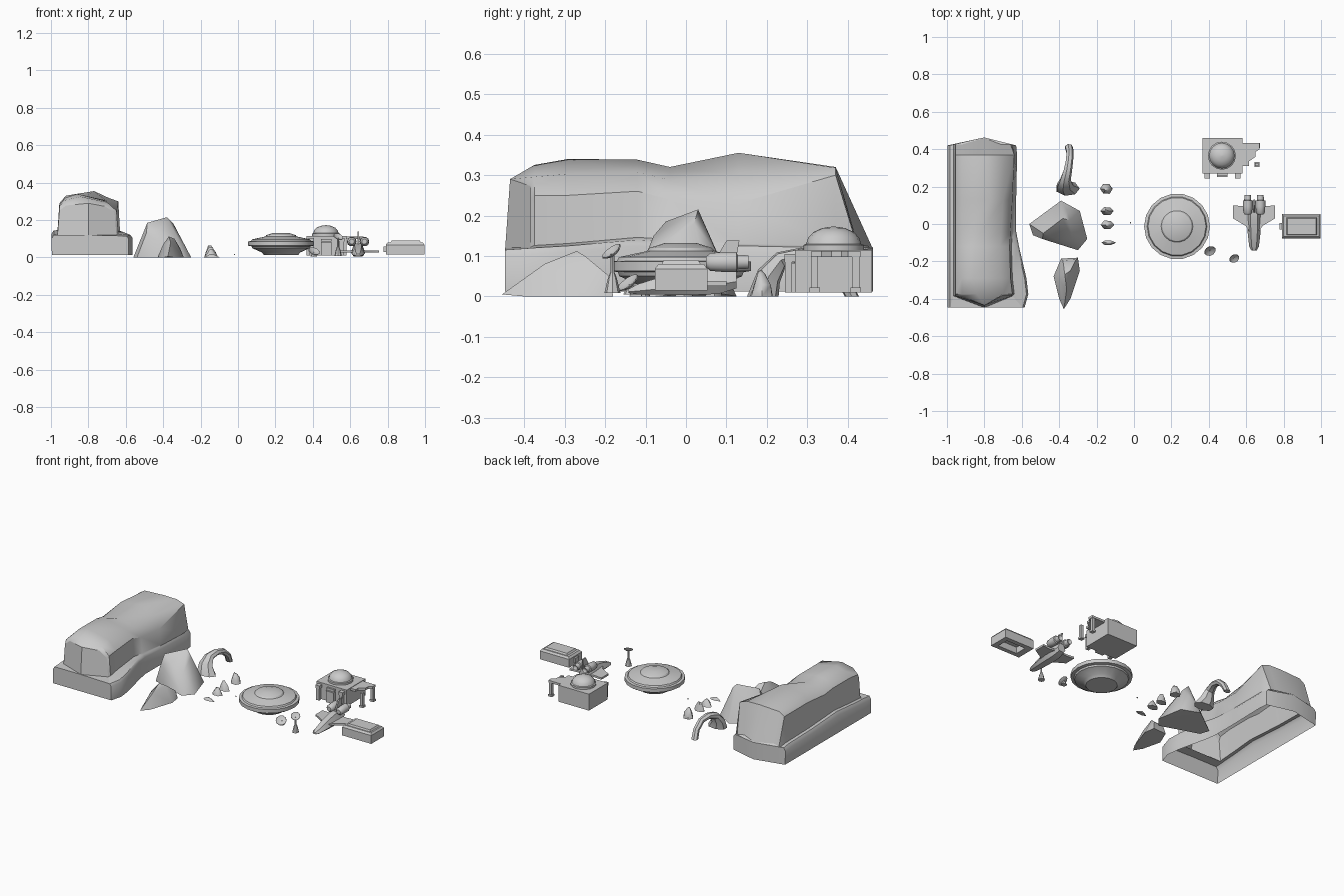
import bpy, bmesh, math, random
from mathutils import Vector, Matrix
random.seed(4)

def finish(name, bm, angle=35):
    bmesh.ops.recalc_face_normals(bm, faces=bm.faces)
    me = bpy.data.meshes.new(name)
    bm.to_mesh(me); bm.free()
    ob = bpy.data.objects.new(name, me)
    bpy.context.collection.objects.link(ob)
    bpy.ops.object.select_all(action='DESELECT')
    ob.select_set(True)
    bpy.context.view_layer.objects.active = ob
    bpy.ops.object.shade_smooth_by_angle(angle=math.radians(angle))
    return ob

def loft(name, rings, closed=True, caps=(True, True), angle=35):
    bm = bmesh.new()
    vs = [[bm.verts.new(p) for p in r] for r in rings]
    n = len(vs[0])
    for a, b in zip(vs, vs[1:]):
        for i in range(n if closed else n - 1):
            j = (i + 1) % n
            bm.faces.new((a[i], a[j], b[j], b[i]))
    for ring, cap in zip((vs[0], vs[-1]), caps):
        if cap:
            bm.faces.new(ring)
    bmesh.ops.remove_doubles(bm, verts=bm.verts, dist=1e-5)
    return finish(name, bm, angle)

def lathe(name, prof, at, n=16, rot=None, angle=25):
    M = Matrix.Translation(at) @ (rot or Matrix())
    rings = [[M @ Vector((max(r, .0005) * math.cos(2 * math.pi * i / n),
                          max(r, .0005) * math.sin(2 * math.pi * i / n), z))
              for i in range(n)] for r, z in prof]
    return loft(name, rings, angle=angle)

def rect(z, x0, x1, y0, y1):
    return [(x0, y0, z), (x1, y0, z), (x1, y1, z), (x0, y1, z)]

def box(name, x0, x1, y0, y1, z0, z1):
    return loft(name, [rect(z, x0, x1, y0, y1) for z in (z0, z1)])

def plate(name, pts, z0, z1):
    return loft(name, [[(x, y, z) for x, y in pts] for z in (z0, z1)])

def hull(name, pts, angle=50):
    bm = bmesh.new()
    for p in pts:
        bm.verts.new(p)
    res = bmesh.ops.convex_hull(bm, input=bm.verts)
    bmesh.ops.delete(bm, geom=[v for v in res['geom_interior'] if isinstance(v, bmesh.types.BMVert)], context='VERTS')
    return finish(name, bm, angle)

# Mesa: y, base right x, ledge z, upper right x, left top z, peak x, peak z, right top z
stations = [(-.435, -.585, .12, -.66, .25, -.80, .29, .24),
            (-.375, -.565, .125, -.65, .275, -.84, .325, .25),
            (-.29, -.575, .13, -.66, .285, -.86, .34, .25),
            (-.12, -.615, .145, -.665, .285, -.85, .338, .26),
            (-.04, -.63, .14, -.66, .275, -.82, .32, .24),
            (.13, -.63, .13, -.65, .29, -.77, .355, .23),
            (.37, -.625, .125, -.64, .29, -.78, .32, .30),
            (.46, -.63, .118, -.66, .12, -.80, .122, .12)]
secs = []
for y, xb, zl, xu, zt, xp, zp, zr in stations:
    front, back = y < -.42, y > .45
    yb = y - .012 * front - .04 * back          # base corners
    yu = y + .05 * front - .035 * back          # upper corners
    secs.append([(-.995, yb, .012), (-.998, yb, zl - .02), (-.985, yb, zl),
                 (-.965, yu, zl + .001), (-.955, yu, zt), (-.92, yu, (zt + zp) / 2 + .008),
                 (xp, y, zp), (xu - .05, yu, (zp + zr) / 2 + .008), (xu, yu, zr),
                 (xu + .01, yu, zl + .001), (xb - .01, yb, zl - .005), (xb, yb, zl - .02),
                 (xb, yb, .012), (-.8, y - .012 * front, .012)])
body = [s[:13] for s in secs]
loft("mesa", body, closed=False, caps=(False, False), angle=40)
# Mesa end walls, bulging in the middle, with a ledge at the front
for name, s, y_mid, z_mid in (("mesa_front", body[0], -.447, .12), ("mesa_back", body[-1], .463, .12)):
    low = s[0:3] + s[10:13]
    foot = (-.8, y_mid, .012)
    shelf = (-.8, y_mid, z_mid)
    bm = bmesh.new()
    make = lambda pts: bm.faces.new([bm.verts.new(p) for p in pts])
    make([s[0], foot, shelf, s[2], s[1]])
    make([foot, s[12], s[11], s[10], shelf])
    make([s[2], shelf, s[10], s[9], s[3]])
    make([shelf] + s[3:7])
    make([shelf] + s[6:10])
    bmesh.ops.remove_doubles(bm, verts=bm.verts, dist=1e-5)
    finish(name, bm, 40)

# Large rocks
hull("centre_rock", [(-.56, 0, .0), (-.54, -.06, 0), (-.47, .06, .0), (-.39, .125, .0), (-.25, -.08, 0),
     (-.30, -.14, .0), (-.29, .07, .01), (-.49, -.08, .13), (-.485, -.05, .185), (-.38, .03, .215),
     (-.345, .02, .18), (-.33, -.08, .12), (-.36, .075, .11), (-.42, -.08, .15)])
hull("front_rock", [(-.30, -.18, 0), (-.39, -.185, 0), (-.43, -.28, 0), (-.40, -.40, 0), (-.375, -.455, .005),
     (-.34, -.40, 0), (-.29, -.25, 0), (-.31, -.19, .05), (-.38, -.195, .05), (-.37, -.27, .112),
     (-.34, -.25, .10), (-.36, -.35, .08), (-.40, -.30, .07)])

# Rock arch: tapered tube along a bent path (x, y, z, width, thickness)
path = [(-.355, .19, 0, .065, .04), (-.37, .205, .05, .045, .032), (-.368, .235, .09, .03, .022),
        (-.355, .285, .103, .024, .018), (-.345, .34, .09, .02, .018),
        (-.343, .385, .05, .02, .018), (-.348, .41, 0, .022, .018)]
rings = []
for k, (x, y, z, rx, r) in enumerate(path):
    t = math.pi * k / 6
    rings.append([(x + rx * math.cos(a), y - r * math.sin(a) * math.cos(t), z + r * math.sin(a) * math.sin(t))
                  for a in [2 * math.pi * i / 7 for i in range(7)]])
loft("rock_arch", rings)

# Small rocks
for i, (x, y, rx, ry, h) in enumerate([(-.148, .188, .038, .033, .062), (-.145, .07, .036, .025, .055),
                                       (-.142, -.005, .036, .026, .045), (-.138, -.10, .04, .014, .018)]):
    pts = []
    for s, z in ((1, 0), (.75, .45), (.3, 1)):
        for a in range(6):
            q = random.uniform(.85, 1.05)
            pts.append((x + rx * s * q * math.cos(a * 1.047), y + ry * s * q * math.sin(a * 1.047), z * h * q))
    hull(f"small_rock_{i + 1}", pts)
box("pebble", -.022, -.016, .004, .010, .012, .018)

# Saucer
lathe("saucer", [(0, .132), (.04, .132), (.078, .12), (.085, .112), (.155, .097), (.16, .088), (.176, .086),
                 (.176, .063), (.158, .06), (.154, .05), (.105, .028), (.09, .012), (0, .012)], (.23, -.013, 0), 18)

# Domed hut
box("hut_body", .365, .58, .27, .46, .01, .115)
lathe("hut_dome", [(.075, .113), (.075, .127), (.068, .13), (.063, .145), (.05, .159), (.028, .169), (0, .173)],
      (.47, .365, 0), angle=35)
box("hut_door_frame", .445, .50, .252, .275, .01, .082)
box("hut_roof_lip", .445, .50, .258, .28, .085, .1)
for x in (.392, .555):
    box("hut_pillar", x - .011, x + .011, .245, .262, .01, .085)
    box("hut_pillar_cap", x - .014, x + .014, .243, .275, .085, .105)
plate("canopy", [(.58, .31), (.615, .31), (.615, .335), (.65, .36), (.65, .385), (.672, .40), (.672, .432), (.58, .432)],
      .098, .112)
for x, y in ((.657, .318), (.66, .42)):
    box("canopy_post", x - .009, x + .009, y - .009, y + .009, .018, .1)
    box("canopy_post_foot", x - .013, x + .013, y - .013, y + .013, .01, .022)

# Winged ship: y, half width, bottom z, top z
cx = .642
secs = []
for y, w, b, t in [(-.142, .014, .008, .018), (-.12, .026, .005, .03), (-.05, .034, .004, .052),
                   (.03, .038, .004, .07), (.08, .038, .006, .075), (.125, .028, .02, .07)]:
    m = (b * 2 + t) / 3
    secs.append([(cx + w * .6, y, b), (cx + w, y, m), (cx + w * .5, y, t),
                 (cx - w * .5, y, t), (cx - w, y, m), (cx - w * .6, y, b)])
loft("ship_fuselage", secs)
for s in (-1, 1):
    plate("ship_wing", [(cx + s * x, y) for x, y in ((.02, -.05), (.045, -.01), (.113, .03), (.113, .10), (.06, .095), (.02, .10))],
          .026, .038)
    lathe("ship_engine", [(.014, -.045), (.023, -.035), (.026, .0), (.026, .03), (.019, .032), (.017, .06), (0, .05)],
          (cx + s * .034, .095, .085), 10, Matrix.Rotation(-math.pi / 2, 4, 'X'), 40)
loft("ship_fin", [[(x, .06, .07), (x, .12, .07), (x, .132, .138), (x, .10, .138)] for x in (cx - .004, cx + .004)])

# Container: hollow, open beneath
loft("container", [rect(.055, .83, .965, -.05, .025), rect(.015, .83, .965, -.05, .025),
                   rect(.015, .79, .997, -.077, .053), rect(.068, .79, .997, -.077, .053),
                   rect(.08, .80, .988, -.068, .044), rect(.08, .815, .978, -.06, .036),
                   rect(.09, .822, .972, -.055, .03)], angle=20)
box("container_handle", .779, .792, -.03, .006, .03, .06)

# Dish antennas, tilted to the front right
tilt = Matrix.Rotation(.5, 4, 'Z') @ Matrix.Rotation(.7, 4, 'X')
dish = [(0, -.006), (.018, -.003), (.028, .004), (.027, .006), (.015, 0), (0, -.002)]
lathe("low_dish", [(r * 1.15, z) for r, z in dish], (.405, -.142, .03), 10, tilt)
lathe("low_dish_base", [(.018, .005), (.01, .02), (.005, .03)], (.405, -.137, 0), 8)
lathe("tall_dish", dish, (.535, -.182, .108), 10, tilt)
lathe("tall_dish_stand", [(.02, .008), (.018, .016), (.011, .045), (.005, .06), (.005, .105)], (.535, -.182, 0), 8)
